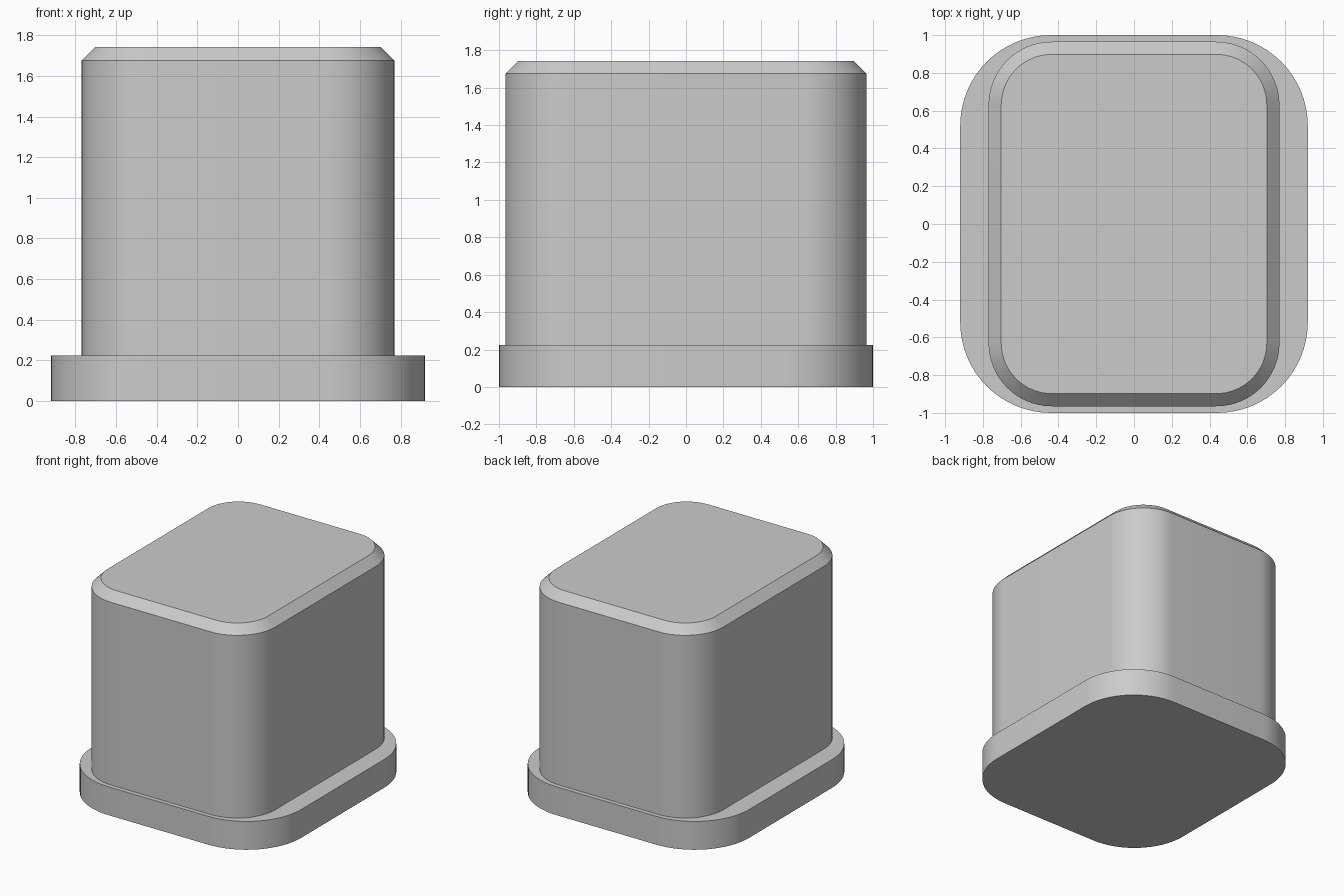
import bpy
import bmesh
from math import cos, sin, pi, radians

cube = bpy.data.objects.get("Cube")
if cube:
    bpy.data.objects.remove(cube, do_unlink=True)

grey = bpy.data.materials.new("light grey")
grey.use_nodes = True
colour = (0.6, 0.6, 0.6, 1)
grey.diffuse_color = colour
grey.node_tree.nodes["Principled BSDF"].inputs["Base Color"].default_value = colour

STEPS = 16  # segments per rounded corner


def ring(bm, hx, hy, r, z):
    """Rounded rectangle of vertices at height z."""
    verts = []
    for q, (sx, sy) in enumerate([(1, 1), (-1, 1), (-1, -1), (1, -1)]):
        for i in range(STEPS + 1):
            a = (q + i / STEPS) * pi / 2
            verts.append(bm.verts.new((sx * (hx - r) + r * cos(a),
                                       sy * (hy - r) + r * sin(a), z)))
    return verts


def rounded_block(name, sections):
    """Closed solid lofted through rounded rectangles (hx, hy, r, z)."""
    bm = bmesh.new()
    rings = [ring(bm, *s) for s in sections]
    for low, high in zip(rings, rings[1:]):
        n = len(low)
        for i in range(n):
            j = (i + 1) % n
            bm.faces.new((low[i], low[j], high[j], high[i]))
    bm.faces.new(rings[0][::-1])
    bm.faces.new(rings[-1])
    mesh = bpy.data.meshes.new(name)
    bm.to_mesh(mesh)
    bm.free()
    mesh.materials.append(grey)
    obj = bpy.data.objects.new(name, mesh)
    bpy.context.collection.objects.link(obj)
    bpy.ops.object.select_all(action="DESELECT")
    obj.select_set(True)
    bpy.context.view_layer.objects.active = obj
    bpy.ops.object.shade_smooth_by_angle(angle=radians(30))
    return obj


# Wide flange at the bottom
BASE_TOP = 0.225
rounded_block("base_flange", [(0.92, 1.0, 0.48, 0), (0.92, 1.0, 0.48, BASE_TOP)])

# Tall body with a chamfered top edge
BODY = (0.77, 0.965, 0.335)
CHAMFER = 0.067
TOP = 1.742
rounded_block("body", [
    (*BODY, BASE_TOP),
    (*BODY, TOP - CHAMFER),
    (*(v - CHAMFER for v in BODY), TOP),
])
